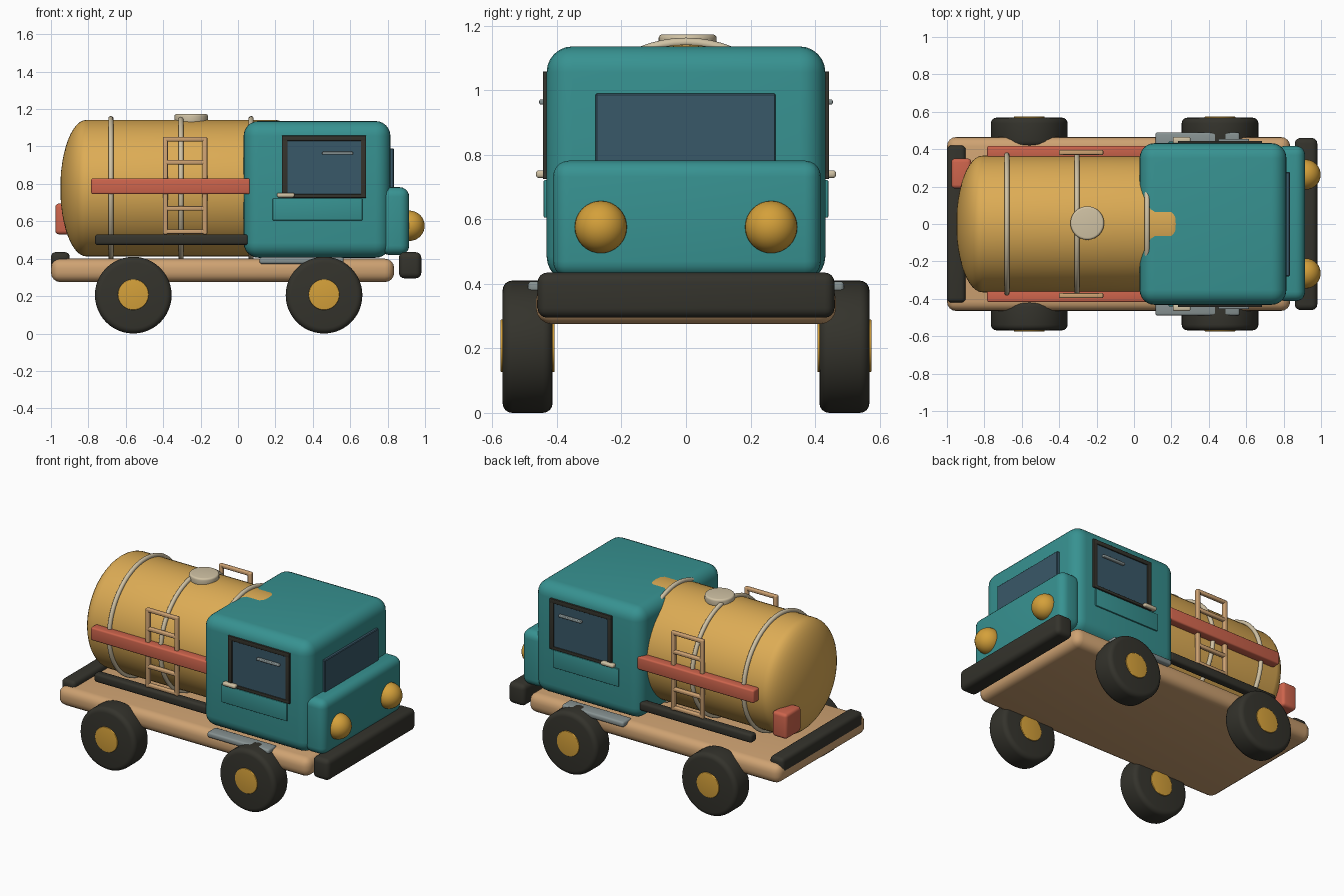
import bpy, bmesh, math
from mathutils import Matrix

if "Cube" in bpy.data.objects:
    bpy.data.objects.remove(bpy.data.objects["Cube"])


def mat(name, r, g, b):
    m = bpy.data.materials.new(name)
    lin = [((c / 255 + 0.055) / 1.055) ** 2.4 for c in (r, g, b)]
    m.diffuse_color = (*lin, 1)
    m.use_nodes = True
    m.node_tree.nodes["Principled BSDF"].inputs["Base Color"].default_value = m.diffuse_color
    return m


TEAL = mat("teal paint", 55, 146, 145)
OCHRE = mat("tank ochre", 221, 172, 85)
TAN = mat("tan frame", 206, 162, 114)
DARK = mat("dark rubber", 52, 51, 44)
RED = mat("red trim", 205, 100, 76)
GOLD = mat("amber gold", 212, 160, 58)
GLASS = mat("blue glass", 57, 88, 104)
GREY = mat("grey metal", 135, 146, 146)
CREAM = mat("cream metal", 208, 194, 164)


def finish(name, bm, material, bevel=0, segments=4):
    me = bpy.data.meshes.new(name)
    bmesh.ops.recalc_face_normals(bm, faces=bm.faces)
    bm.to_mesh(me)
    bm.free()
    ob = bpy.data.objects.new(name, me)
    bpy.context.collection.objects.link(ob)
    me.materials.append(material)
    bpy.ops.object.select_all(action='DESELECT')
    bpy.context.view_layer.objects.active = ob
    ob.select_set(True)
    if bevel:
        mod = ob.modifiers.new("rounding", 'BEVEL')
        mod.width, mod.segments = bevel, segments
        mod.limit_method = 'ANGLE'
        mod.angle_limit = math.radians(40)
        bpy.ops.object.modifier_apply(modifier=mod.name)
    bpy.ops.object.shade_smooth_by_angle(angle=math.radians(35))
    return ob


def box(name, x, y, z, material, bevel=0.0, segments=4):
    """Box from (min, max) ranges."""
    bm = bmesh.new()
    size = [r[1] - r[0] for r in (x, y, z)]
    mid = [(r[0] + r[1]) / 2 for r in (x, y, z)]
    bmesh.ops.create_cube(bm, size=1, matrix=Matrix.Translation(mid) @ Matrix.Diagonal((*size, 1)))
    return finish(name, bm, material, bevel, segments)


def side_box(name, s, x, y, z, material, bevel=0.0):
    """Box on the side s (-1 or 1), y given as distance from the middle."""
    return box(name, x, sorted((s * y[0], s * y[1])), z, material, bevel, 3)


def cylinder(name, centre, radius, depth, axis, material, bevel=0, sides=40):
    bm = bmesh.new()
    rot = {'X': Matrix.Rotation(math.pi / 2, 4, 'Y'),
           'Y': Matrix.Rotation(math.pi / 2, 4, 'X'), 'Z': Matrix()}[axis]
    bmesh.ops.create_cone(bm, cap_ends=True, segments=sides, radius1=radius, radius2=radius,
                          depth=depth, matrix=Matrix.Translation(centre) @ rot)
    return finish(name, bm, material, bevel)


# Frame and bumpers
box("chassis", (-1.0, 0.835), (-0.465, 0.465), (0.275, 0.4), TAN, 0.05)
box("front_bumper", (0.86, 0.98), (-0.46, 0.46), (0.295, 0.435), DARK, 0.03)
box("rear_bumper", (-1.0, -0.9), (-0.42, 0.42), (0.33, 0.435), DARK, 0.025)

# Tank: barrel with domed ends, spun around the x axis
TX, TZ, TR = -0.305, 0.777, 0.365
HALF, DOME = 0.505, 0.14
profile = []
for end in (-1, 1):
    arc = [(end * (HALF + DOME * math.cos(a)), TR * math.sin(a))
           for a in (math.pi / 2 * i / 12 for i in range(13))]
    profile += arc if end < 0 else arc[::-1]
bm = bmesh.new()
vs = [bm.verts.new((TX + x, 0, TZ + r)) for x, r in profile]
es = [bm.edges.new(p) for p in zip(vs, vs[1:])]
bmesh.ops.spin(bm, geom=vs + es, cent=(TX, 0, TZ), axis=(1, 0, 0),
               angle=math.tau, steps=64, use_duplicate=False)
bmesh.ops.remove_doubles(bm, verts=bm.verts, dist=0.0005)
finish("tank", bm, OCHRE)

# Tank bands and filler hatch
for dx in (-0.375, 0, 0.375):
    bpy.ops.mesh.primitive_torus_add(location=(TX + dx, 0, TZ), rotation=(0, math.pi / 2, 0),
                                     major_radius=0.372, minor_radius=0.014,
                                     major_segments=64, minor_segments=10)
    band = bpy.context.object
    band.name = "tank_band"
    band.data.materials.append(CREAM)
    bpy.ops.object.shade_smooth()
cylinder("tank_hatch", (-0.25, 0.005, 1.148), 0.09, 0.05, 'Z', CREAM, 0.012)

# Cab, hood and windscreen
box("cab", (0.03, 0.815), (-0.432, 0.432), (0.405, 1.136), TEAL, 0.08, 6)
box("hood", (0.76, 0.915), (-0.412, 0.418), (0.42, 0.782), TEAL, 0.05, 5)
box("windscreen", (0.80, 0.833), (-0.28, 0.278), (0.7, 0.99), GLASS, 0.004, 1)

# Tail light
box("tail_light", (-0.977, -0.87), (0.19, 0.35), (0.53, 0.695), RED, 0.02)

for s in (-1, 1):
    # Headlight
    bm = bmesh.new()
    bmesh.ops.create_uvsphere(bm, u_segments=32, v_segments=16, radius=0.081,
                              matrix=Matrix.Translation((0.917, s * 0.264, 0.576)))
    finish("headlight", bm, GOLD)

    # Wheels
    for x in (-0.56, 0.46):
        cylinder("tyre", (x, s * 0.491, 0.205), 0.205, 0.155, 'Y', DARK, 0.03, 48)
        cylinder("hub", (x, s * 0.491, 0.208), 0.082, 0.168, 'Y', GOLD, 0.004)

    # Side window: four frame bars around a pane
    for x, z in (((0.235, 0.685), (0.725, 0.745)), ((0.235, 0.685), (1.03, 1.058)),
                 ((0.235, 0.265), (0.725, 1.058)), ((0.657, 0.685), (0.725, 1.058))):
        side_box("window_frame", s, x, (0.415, 0.444), z, DARK, 0.003)
    side_box("window_glass", s, (0.25, 0.67), (0.415, 0.437), (0.735, 1.045), GLASS)
    side_box("window_bar", s, (0.45, 0.615), (0.434, 0.455), (0.956, 0.972), GREY, 0.005)

    # Door panel, handle and step
    side_box("door_panel", s, (0.185, 0.665), (0.415, 0.441), (0.605, 0.722), TEAL, 0.004)
    side_box("door_handle", s, (0.208, 0.302), (0.43, 0.465), (0.728, 0.752), CREAM, 0.009)
    side_box("step", s, (0.115, 0.565), (0.4, 0.49), (0.372, 0.408), GREY, 0.012)

    # Tank side stripe and lower rail
    side_box("side_stripe", s, (-0.785, 0.065), (0.355, 0.418), (0.745, 0.83), RED, 0.01)
    side_box("side_rail", s, (-0.765, 0.055), (0.355, 0.412), (0.473, 0.53), DARK, 0.015)

    # Ladder
    for x in (-0.388, -0.177):
        side_box("ladder_rail", s, (x - 0.013, x + 0.013), (0.368, 0.396), (0.53, 1.05), TAN, 0.007)
    for i in range(5):
        z = 0.545 + 0.1235 * i
        side_box("ladder_rung", s, (-0.4, -0.165), (0.37, 0.396), (z - 0.012, z + 0.012), TAN, 0.007)
